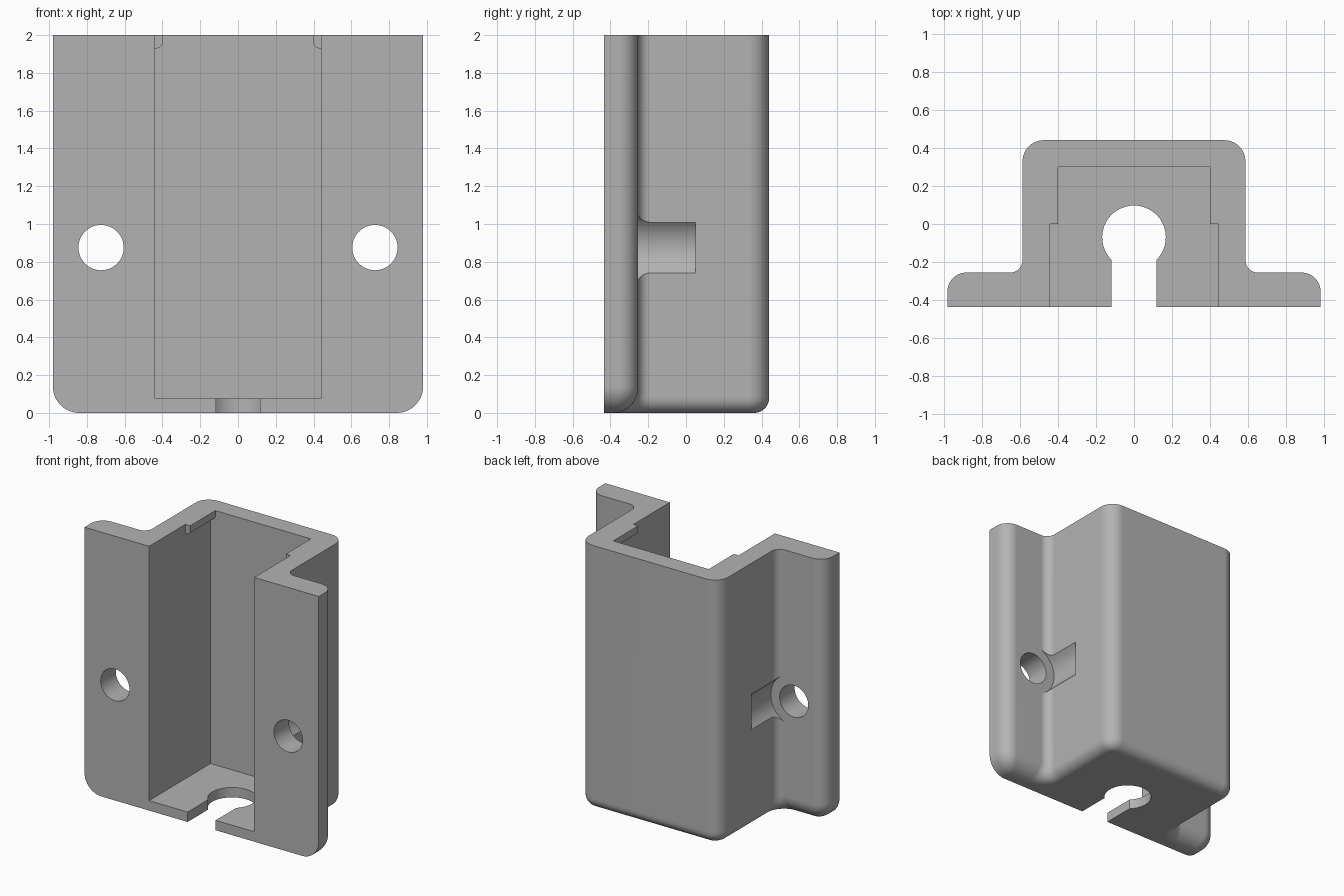
import bpy, bmesh
from math import sin, cos, pi, sqrt

cube = bpy.data.objects.get("Cube")
if cube:
    bpy.data.objects.remove(cube, do_unlink=True)

grey = bpy.data.materials.new("plain grey")
grey.use_nodes = True
colour = (0.45, 0.45, 0.45, 1)
grey.diffuse_color = colour
grey.node_tree.nodes["Principled BSDF"].inputs["Base Color"].default_value = colour

FRONT, BACK, TOP = -0.435, 0.44, 2.0


def arc(cx, cy, r, a0, a1, n=10):
    """Points on an arc, angles in degrees."""
    angles = [(a0 + (a1 - a0) * i / n) * pi / 180 for i in range(n + 1)]
    return [(cx + r * cos(a), cy + r * sin(a)) for a in angles]


def loft(name, rings):
    """Closed solid through matching rings of 3D points."""
    bm = bmesh.new()
    loops = [[bm.verts.new(p) for p in ring] for ring in rings]
    for a, b in zip(loops, loops[1:]):
        for i in range(len(a)):
            j = (i + 1) % len(a)
            bm.faces.new((a[i], a[j], b[j], b[i]))
    bm.faces.new(loops[0])
    bm.faces.new(loops[-1])
    bmesh.ops.recalc_face_normals(bm, faces=bm.faces)
    mesh = bpy.data.meshes.new(name)
    bm.to_mesh(mesh)
    bm.free()
    mesh.materials.append(grey)
    obj = bpy.data.objects.new(name, mesh)
    bpy.context.collection.objects.link(obj)
    return obj


def prism_z(name, pts, lo, hi):
    return loft(name, [[(x, y, z) for x, y in pts] for z in (lo, hi)])


def prism_y(name, pts, lo, hi):
    return loft(name, [[(x, y, z) for x, z in pts] for y in (lo, hi)])


def inset(z, r):
    """How far a rounded bottom edge of radius r pulls in at height z."""
    return r - sqrt(r * r - (r - z) ** 2) if z < r else 0


def outline(z):
    """Hat-shaped section of the housing with its flanges at height z."""
    body, flange = inset(z, 0.08), inset(z, 0.13)
    outer = 0.98 - inset(z, 0.14)
    wall, rear, shelf = 0.585 - body, BACK - body, -0.255 - flange
    r_out, r_in, r_back = 0.1 - 0.7 * flange, 0.065 + flange, 0.11 - body
    half = [(outer, FRONT)]
    half += arc(outer - r_out, shelf - r_out, r_out, 0, 90)
    half += arc(wall + r_in, shelf + r_in, r_in, 270, 180)
    half += arc(wall - r_back, rear - r_back, r_back, 0, 90)
    ring = half + [(-x, y) for x, y in reversed(half)]
    return [(x, y, z) for x, y in ring]


# Housing with rounded bottom edges
levels = [0.14 * (1 - cos(pi / 2 * i / 14)) for i in range(15)] + [TOP]
housing = loft("housing", [outline(z) for z in levels])

# Cavity, open at the front and top, leaving a small lip at the rear top sides
floor, side, lip = 0.075, 0.44, 0.4
cutters = [prism_y("cavity_cutter", [(-side, floor), (side, floor),
                                     (side, 2.2), (-side, 2.2)], -0.6, 0)]
half = [(side, floor), (side, 1.93)]
half += arc(lip + 0.03, 1.96, 0.03, 270, 180, 6) + [(lip, 2.2)]
section = half + [(-x, z) for x, z in reversed(half)]
cutters.append(prism_y("rear_cavity_cutter", section, -0.05, 0.3))

# Keyhole cable slot in the floor
keyhole = [(-0.117, -0.6), (0.117, -0.6)] + arc(0, -0.07, 0.167, -45.5, 225.5, 40)
cutters.append(prism_z("keyhole_cutter", keyhole, -0.1, 0.1))

# Screw holes and screw head clearances
for s in (-1, 1):
    for name, r, lo, hi in (("screw_hole_cutter", 0.12, -0.6, 0.0),
                            ("screw_head_cutter", 0.194, -0.255, 0.05)):
        circle = arc(s * 0.725, 0.875, r, 0, 360, 48)[:-1]
        cutters.append(prism_y(name, circle, lo, hi))

bpy.ops.object.select_all(action="DESELECT")
bpy.context.view_layer.objects.active = housing
housing.select_set(True)
for cutter in cutters:
    cutter.hide_render = True
    mod = housing.modifiers.new("cut", "BOOLEAN")
    mod.operation, mod.solver, mod.object = "DIFFERENCE", "EXACT", cutter
    bpy.ops.object.modifier_apply(modifier=mod.name)
    bpy.data.objects.remove(cutter, do_unlink=True)

# Smooth fillets, crisp edges
bpy.ops.object.shade_smooth_by_angle(angle=pi / 6)
normals = housing.modifiers.new("weighted normals", "WEIGHTED_NORMAL")
normals.keep_sharp = True
